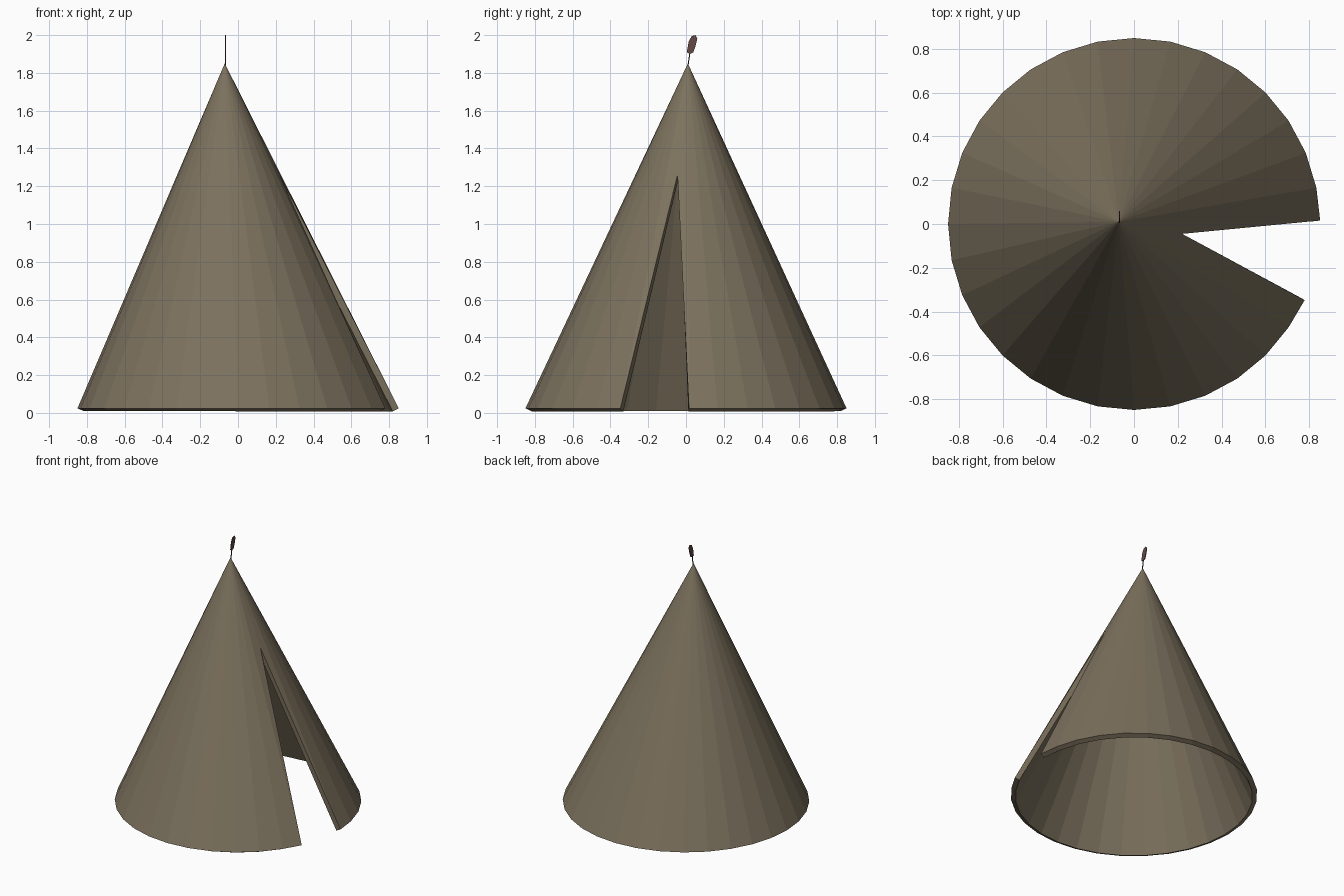
import bpy
from math import cos, sin, radians

if "Cube" in bpy.data.objects:
    bpy.data.objects.remove(bpy.data.objects["Cube"])


def material(name, rgb):
    m = bpy.data.materials.new(name)
    m.diffuse_color = (*rgb, 1)
    m.use_nodes = True
    m.node_tree.nodes["Principled BSDF"].inputs["Base Color"].default_value = m.diffuse_color
    return m


def mesh_object(name, verts, faces, mat, thickness, offset):
    me = bpy.data.meshes.new(name)
    me.from_pydata(verts, [], faces)
    me.materials.append(mat)
    ob = bpy.data.objects.new(name, me)
    bpy.context.collection.objects.link(ob)
    mod = ob.modifiers.new("thickness", 'SOLIDIFY')
    mod.thickness = thickness
    mod.offset = offset
    return ob


canvas = material("canvas", (0.2, 0.165, 0.11))
feather_mat = material("feather_brown", (0.125, 0.066, 0.06))
quill_mat = material("dark_quill", (0.04, 0.03, 0.03))

# Tent cover: leaning 32-sided cone, one corner opened into a door slit
SIDES, R, Z = 32, 0.85, 0.024
APEX = (-0.07, 0.01, 1.85)
SLIT = (0.22, -0.045, 1.26)
rim = [(R * cos(radians(360 / SIDES * i)), R * sin(radians(360 / SIDES * i)), Z)
       for i in range(SIDES - 1)]
rim[0] = (0.851, 0.016, Z)       # door flaps pulled apart
rim[-1] = (0.78, -0.348, Z)
verts = [APEX, SLIT] + rim
last = len(verts) - 1
faces = [(0, i, i + 1) for i in range(2, last)]
faces += [(0, 1, 2), (0, last, 1)]
mesh_object("tent_cover", verts, faces, canvas, 0.036, -1)

# Feather: thin flat vane above the peak
outline = [(0.004, 1.908), (0.014, 1.965), (0.03, 1.995), (0.05, 2.0),
           (0.06, 1.982), (0.05, 1.94), (0.038, 1.908), (0.02, 1.9)]
mesh_object("feather", [(-0.066, y, z) for y, z in outline],
            [tuple(range(len(outline)))], feather_mat, 0.006, 0)

# Quill: thin stem joining feather and peak
quill = [(0.007, 1.83), (0.012, 1.83), (0.024, 1.91), (0.018, 1.91)]
mesh_object("quill", [(-0.067, y, z) for y, z in quill],
            [(0, 1, 2, 3)], quill_mat, 0.005, 0)
